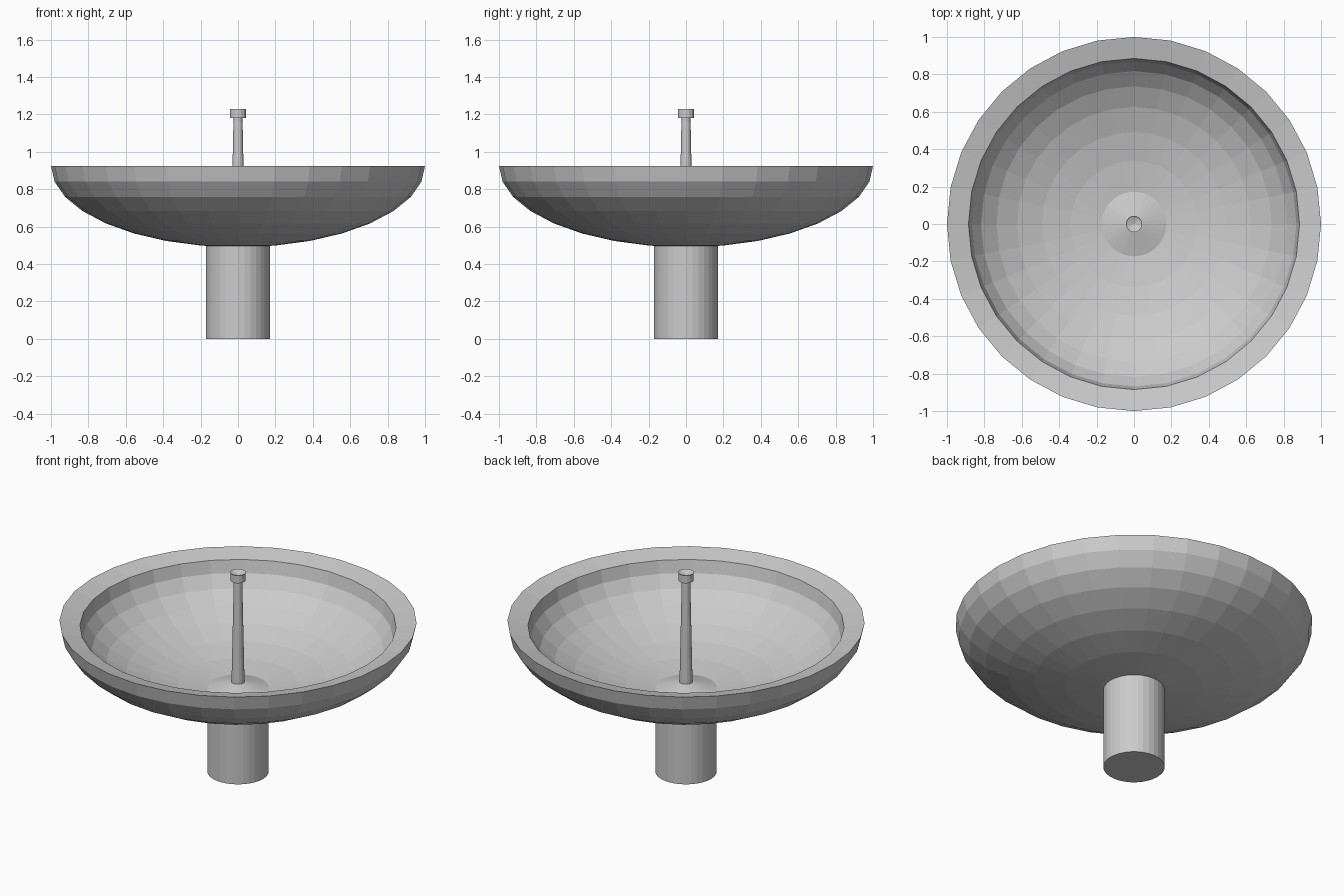
import bpy, bmesh
from math import sin, cos, pi

if "Cube" in bpy.data.objects:
    bpy.data.objects.remove(bpy.data.objects["Cube"])


def lathe(name, profile, sides):
    """Spin a closed (r, z) profile about z; r = 0 points become poles."""
    bm = bmesh.new()
    rings = []
    for r, z in profile:
        count = 1 if r == 0 else sides
        rings.append([bm.verts.new((r * cos(2 * pi * i / sides),
                                    r * sin(2 * pi * i / sides), z))
                      for i in range(count)])
    for a, b in zip(rings, rings[1:]):
        for i in range(sides):
            j = (i + 1) % sides
            if len(a) == 1:
                bm.faces.new((a[0], b[j], b[i]))
            elif len(b) == 1:
                bm.faces.new((a[i], a[j], b[0]))
            else:
                bm.faces.new((a[i], a[j], b[j], b[i]))
    bmesh.ops.recalc_face_normals(bm, faces=bm.faces[:])
    mesh = bpy.data.meshes.new(name)
    bm.to_mesh(mesh)
    bm.free()
    obj = bpy.data.objects.new(name, mesh)
    bpy.context.collection.objects.link(obj)
    return obj


def half_sphere(radius, depth, top):
    """Lower half of a squashed 16-ring sphere, from bottom ring up to the rim."""
    return [(radius * cos(k * pi / 16), top - depth * sin(k * pi / 16))
            for k in range(7, -1, -1)]


# basin: outer shell, inward sloping rim, inner shell, raised centre
outer = half_sphere(1.0, 0.435, 0.925)
inner = half_sphere(0.885, 0.385, 0.897)[::-1]
lathe("basin", [(0, 0.49)] + outer + inner + [(0, 0.565)], 32)

# pedestal
lathe("pedestal", [(0, 0), (0.172, 0), (0.172, 0.497), (0, 0.497)], 32)

# tapered water pipe
lathe("pipe", [(0, 0.54), (0.037, 0.555), (0.024, 1.185), (0, 1.185)], 16)

# nozzle cap with a shallow dished top
lathe("nozzle_cap", [(0, 1.182), (0.044, 1.182), (0.044, 1.23),
                     (0.036, 1.225), (0, 1.213)], 16)
